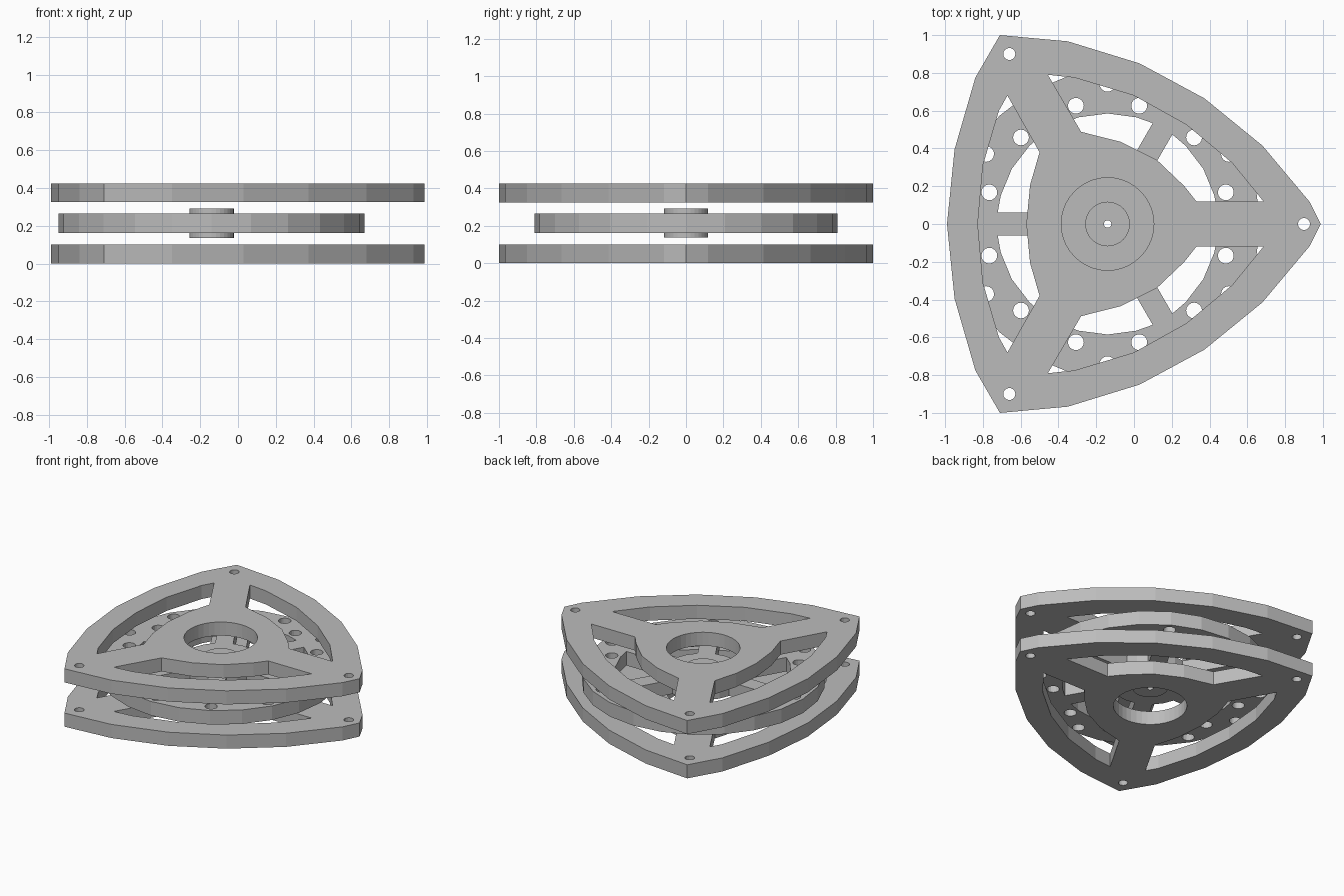
import bpy, bmesh, math

if "Cube" in bpy.data.objects:
    bpy.data.objects.remove(bpy.data.objects["Cube"])

CX = -0.14  # x of the hub axis
grey = bpy.data.materials.new("plain grey")
grey.diffuse_color = (0.5, 0.5, 0.5, 1)
grey.use_nodes = True
grey.node_tree.nodes["Principled BSDF"].inputs["Base Color"].default_value = grey.diffuse_color


def polar(r, deg):
    a = math.radians(deg)
    return (CX + r * math.cos(a), r * math.sin(a))


def circle(x, y, r, n):
    return [(x + r * math.cos(2 * math.pi * i / n),
             y + r * math.sin(2 * math.pi * i / n)) for i in range(n)]


def mirror(half):
    """Close a half outline across y = 0, without doubling points on the axis."""
    return half + [(x, -y) for x, y in reversed(half) if abs(y) > 1e-6]


def plate(name, loops, z0, z1):
    """Extruded flat plate: first loop is the outline, the rest are cut-outs."""
    cu = bpy.data.curves.new(name + "_profile", 'CURVE')
    cu.dimensions = '2D'
    cu.fill_mode = 'BOTH'
    cu.extrude = (z1 - z0) / 2
    for pts in loops:
        sp = cu.splines.new('POLY')
        sp.points.add(len(pts) - 1)
        for p, (x, y) in zip(sp.points, pts):
            p.co = (x, y, 0, 1)
        sp.use_cyclic_u = True
    tmp = bpy.data.objects.new(name + "_tmp", cu)
    bpy.context.collection.objects.link(tmp)
    bpy.context.view_layer.update()
    dg = bpy.context.evaluated_depsgraph_get()
    me = bpy.data.meshes.new_from_object(tmp.evaluated_get(dg))
    bpy.data.objects.remove(tmp)
    bpy.data.curves.remove(cu)
    bm = bmesh.new()
    bm.from_mesh(me)
    bmesh.ops.remove_doubles(bm, verts=bm.verts, dist=1e-5)
    bmesh.ops.translate(bm, verts=bm.verts, vec=(0, 0, (z0 + z1) / 2))
    bmesh.ops.recalc_face_normals(bm, faces=bm.faces)
    for f in bm.faces:
        f.smooth = False
        f.material_index = 0
    bm.to_mesh(me)
    bm.free()
    me.name = name
    me.materials.clear()
    me.materials.append(grey)
    ob = bpy.data.objects.new(name, me)
    bpy.context.collection.objects.link(ob)
    return ob


# Rounded triangular frame with three windows, bearing hole and corner holes
outline = mirror([(0.988, 0), (0.93, 0.117), (0.68, 0.415), (0.373, 0.665),
                  (0.03, 0.85), (-0.35, 0.967), (-0.71, 1.0),
                  (-0.84, 0.775), (-0.95, 0.395), (-0.99, 0)])
side_window = [(-0.456, 0.79), (-0.315, 0.775), (0, 0.68), (0.278, 0.525),
               (0.52, 0.323), (0.685, 0.12), (0.33, 0.12), (0.267, 0.20),
               (0.12, 0.34), (-0.07, 0.435), (-0.28, 0.488)]
back_window = mirror([(-0.827, 0), (-0.80, 0.31), (-0.715, 0.60), (-0.67, 0.68),
                      (-0.50, 0.38), (-0.55, 0.207), (-0.57, 0)])
frame = [outline, side_window, [(x, -y) for x, y in side_window], back_window,
         circle(CX, 0, 0.245, 40)]
frame += [circle(x, y, 0.032, 16) for x, y in ((0.90, 0), (-0.66, 0.90), (-0.66, -0.90))]
plate("lower_frame", frame, 0.0, 0.10)
plate("upper_frame", frame, 0.325, 0.425)

# Spoked wheel between the frames, with two staggered rows of holes
R_IN, R_HUB, HALF = 0.585, 0.26, 0.06
wheel = [circle(CX, 0, 0.81, 24), circle(CX, 0, 0.02, 16)]
a_in = math.degrees(math.asin(HALF / R_IN))
a_hub = math.degrees(math.asin(HALF / R_HUB))
for k in range(6):
    b = 60 * k
    wheel.append([polar(R_IN, b + a) for a in (a_in, 15, 30, 45, 60 - a_in)] +
                 [polar(R_HUB, b + a) for a in (60 - a_hub, 30, a_hub)])
for k in range(12):
    wheel.append(circle(*polar(0.648, 15 + 30 * k), 0.042, 16))
    wheel.append(circle(*polar(0.742, 30 * k), 0.042, 16))
plate("wheel", wheel, 0.162, 0.265)

# Hub collars above and below the wheel
collar = [circle(CX, 0, 0.118, 32), circle(CX, 0, 0.02, 16)]
plate("upper_collar", collar, 0.265, 0.292)
plate("lower_collar", collar, 0.136, 0.162)
